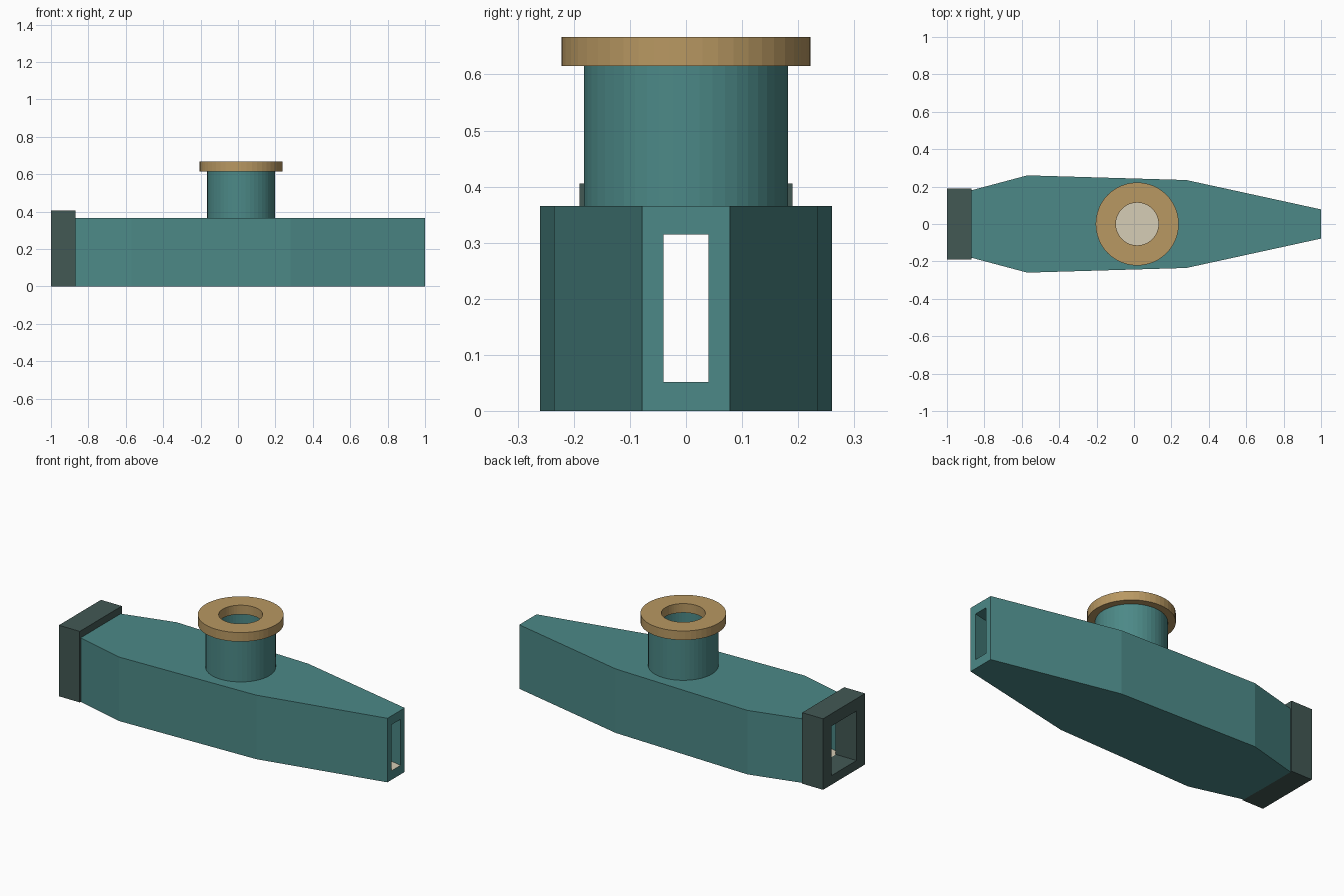
import bpy, bmesh, math

if "Cube" in bpy.data.objects:
    bpy.data.objects.remove(bpy.data.objects["Cube"])


def material(name, r, g, b):
    m = bpy.data.materials.new(name)
    lin = [((c / 255 + 0.055) / 1.055) ** 2.4 for c in (r, g, b)]
    m.diffuse_color = (*lin, 1)
    m.use_nodes = True
    m.node_tree.nodes["Principled BSDF"].inputs["Base Color"].default_value = m.diffuse_color
    return m


TEAL = material("teal", 76, 137, 135)
TAN = material("tan", 184, 152, 98)
DARK = material("dark_green_grey", 66, 88, 84)
CREAM = material("cream", 214, 205, 182)


def finish(name, bm, *mats):
    bmesh.ops.recalc_face_normals(bm, faces=bm.faces)
    me = bpy.data.meshes.new(name)
    bm.to_mesh(me)
    bm.free()
    for m in mats:
        me.materials.append(m)
    ob = bpy.data.objects.new(name, me)
    bpy.context.collection.objects.link(ob)
    return ob


def prism(name, half_outline, z0, z1, *mats):
    """Extrude a plan outline mirrored across y = 0."""
    pts = half_outline + [(x, -y) for x, y in reversed(half_outline)]
    bm = bmesh.new()
    face = bm.faces.new([bm.verts.new((x, y, z0)) for x, y in pts])
    new = bmesh.ops.extrude_face_region(bm, geom=[face])["geom"]
    bmesh.ops.translate(bm, vec=(0, 0, z1 - z0),
                        verts=[v for v in new if isinstance(v, bmesh.types.BMVert)])
    return finish(name, bm, *mats)


def ring(name, cx, outer, inner, z0, z1, mat, n=48):
    """Round tube with open bore and flat rims."""
    bm = bmesh.new()
    section = [(outer, z0), (outer, z1), (inner, z1), (inner, z0)]
    loops = [[bm.verts.new((cx + r * math.cos(2 * math.pi * i / n),
                            r * math.sin(2 * math.pi * i / n), z))
              for i in range(n)] for r, z in section]
    for k in range(4):
        a, b = loops[k], loops[(k + 1) % 4]
        for i in range(n):
            j = (i + 1) % n
            bm.faces.new((a[i], a[j], b[j], b[i]))
    return finish(name, bm, mat)


def cut(target, cutter):
    mod = target.modifiers.new("cut", "BOOLEAN")
    mod.operation = "DIFFERENCE"
    mod.solver = "EXACT"
    mod.object = cutter
    bpy.context.view_layer.objects.active = target
    bpy.ops.object.modifier_apply(modifier=mod.name)
    bpy.data.objects.remove(cutter)


CX, BORE = 0.017, 0.135

# Hollow tapered body
body = prism("body", [(-0.87, 0.18), (-0.57, 0.26), (0.28, 0.235), (1.0, 0.078)],
             0, 0.366, TEAL, CREAM)
cut(body, prism("channel_cutter",
                [(-0.90, 0.132), (-0.57, 0.22), (0.28, 0.195), (1.0, 0.04), (1.05, 0.03)],
                0.052, 0.315))
bm = bmesh.new()
bmesh.ops.create_cone(bm, cap_ends=True, segments=48, radius1=BORE, radius2=BORE, depth=0.2)
bmesh.ops.translate(bm, verts=bm.verts, vec=(CX, 0, 0.34))
cut(body, finish("bore_cutter", bm))

# Cream floor inside the channel
for f in body.data.polygons:
    f.material_index = int(f.normal.z > 0.9 and f.center.z < 0.1)

# Rectangular end collar with an open window
collar = prism("end_collar", [(-1.0, 0.19), (-0.868, 0.19)], 0, 0.406, DARK)
cut(collar, prism("collar_cutter", [(-1.1, 0.112), (-0.8, 0.112)], 0.052, 0.335))

# Round neck and its flange
ring("neck", CX, 0.182, BORE, 0.36, 0.616, TEAL)
ring("neck_flange", CX, 0.222, 0.114, 0.615, 0.667, TAN)
